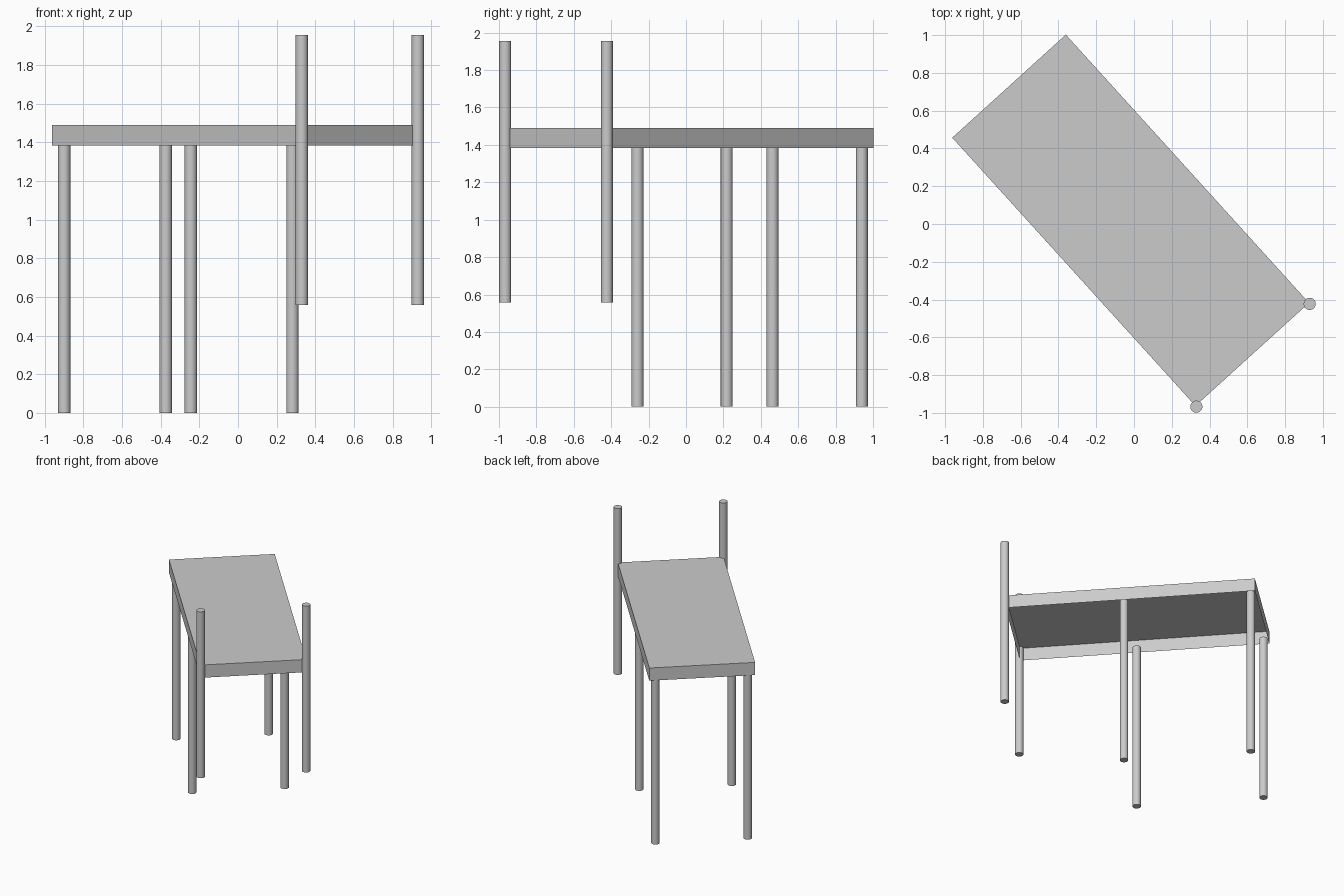
import bpy
import bmesh
from math import radians
from mathutils import Matrix

if "Cube" in bpy.data.objects:
    bpy.data.objects.remove(bpy.data.objects["Cube"])

TURN = Matrix.Rotation(radians(42.2), 4, 'Z')   # whole table is turned in plan
RADIUS = 0.032


def place(obj, name):
    obj.name = name
    obj.data.name = name
    obj.rotation_euler.z = radians(42.2)
    return obj


def open_slab(name, y0, y1, half_width, z0, z1):
    """Thin-walled box with no underside."""
    centre = TURN @ Matrix.Translation((0, (y0 + y1) / 2, (z0 + z1) / 2))
    bpy.ops.mesh.primitive_cube_add(size=1, location=centre.translation)
    obj = place(bpy.context.object, name)
    obj.scale = (half_width * 2, y1 - y0, z1 - z0)
    bm = bmesh.new()
    bm.from_mesh(obj.data)
    bottom = [f for f in bm.faces if f.calc_center_median().z < -0.4]
    bmesh.ops.delete(bm, geom=bottom, context='FACES')
    bm.to_mesh(obj.data)
    bm.free()


def pole(name, x, y, z0, z1):
    centre = TURN @ Matrix.Translation((x, y, (z0 + z1) / 2))
    bpy.ops.mesh.primitive_cylinder_add(vertices=32, radius=RADIUS, depth=z1 - z0,
                                        location=centre.translation)
    place(bpy.context.object, name)
    bpy.ops.object.shade_smooth_by_angle(angle=radians(40))


# Hollow top: upper panel with a rim around it
open_slab("table_top", -0.932, 0.985, 0.406, 1.383, 1.49)

for side, label in ((-1, "left"), (1, "right")):
    # Legs under the end and the middle of the top
    pole(f"end_leg_{label}", side * 0.355, 0.947, 0, 1.398)
    pole(f"middle_leg_{label}", side * 0.355, -0.028, 0, 1.398)
    # Raised posts at the front corners
    pole(f"corner_post_{label}", side * 0.405, -0.938, 0.557, 1.955)
